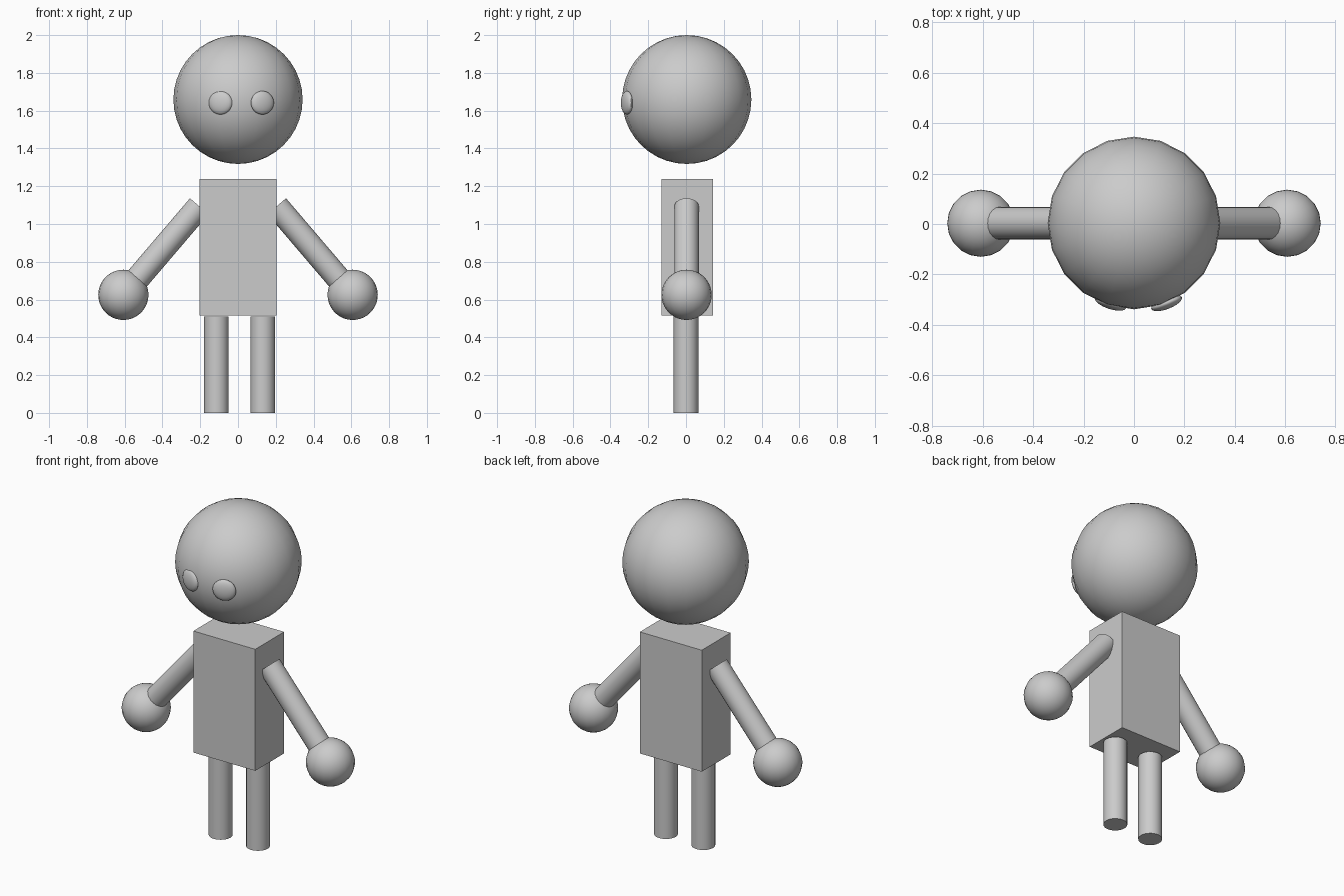
import bpy
from math import radians
from mathutils import Vector

if "Cube" in bpy.data.objects:
    bpy.data.objects.remove(bpy.data.objects["Cube"])


def finish(name):
    obj = bpy.context.object
    obj.name = name
    bpy.ops.object.shade_smooth_by_angle(angle=radians(40))
    return obj


def ball(name, centre, size, turn=0):
    bpy.ops.mesh.primitive_uv_sphere_add(segments=20, ring_count=20, radius=1,
                                         location=centre, rotation=(0, 0, turn))
    bpy.context.object.scale = size
    bpy.ops.object.transform_apply(location=False, rotation=False, scale=True)
    return finish(name)


def rod(name, start, end, radius):
    a, b = Vector(start), Vector(end)
    bpy.ops.mesh.primitive_cylinder_add(vertices=20, radius=radius, depth=(b - a).length,
                                        location=(a + b) / 2)
    obj = bpy.context.object
    obj.rotation_euler = (b - a).to_track_quat('Z', 'Y').to_euler()
    return finish(name)


# Head
ball("head", (0, 0.004, 1.659), (0.342, 0.342, 0.341))

# Torso block
bpy.ops.mesh.primitive_cube_add(size=1, location=(0, 0.007, 0.877))
torso = bpy.context.object
torso.name = "torso"
torso.scale = (0.408, 0.272, 0.724)

# Flattened eyes, turned to follow the head, set slightly off centre
for side, x, turn in (("left", -0.093, -18), ("right", 0.129, 21)):
    ball(side + "_eye", (x, -0.313, 1.642), (0.065, 0.024, 0.062), radians(turn))

# Legs, also slightly off centre
for side, x in (("left", -0.114), ("right", 0.132)):
    rod(side + "_leg", (x, 0, 0), (x, 0, 0.509), 0.065)

# Arms and round hands
for side, s in (("left", -1), ("right", 1)):
    rod(side + "_arm", (s * 0.205, 0.003, 1.094), (s * 0.59, 0.003, 0.643), 0.065)
    ball(side + "_hand", (s * 0.607, 0.003, 0.625), (0.133, 0.133, 0.133))
